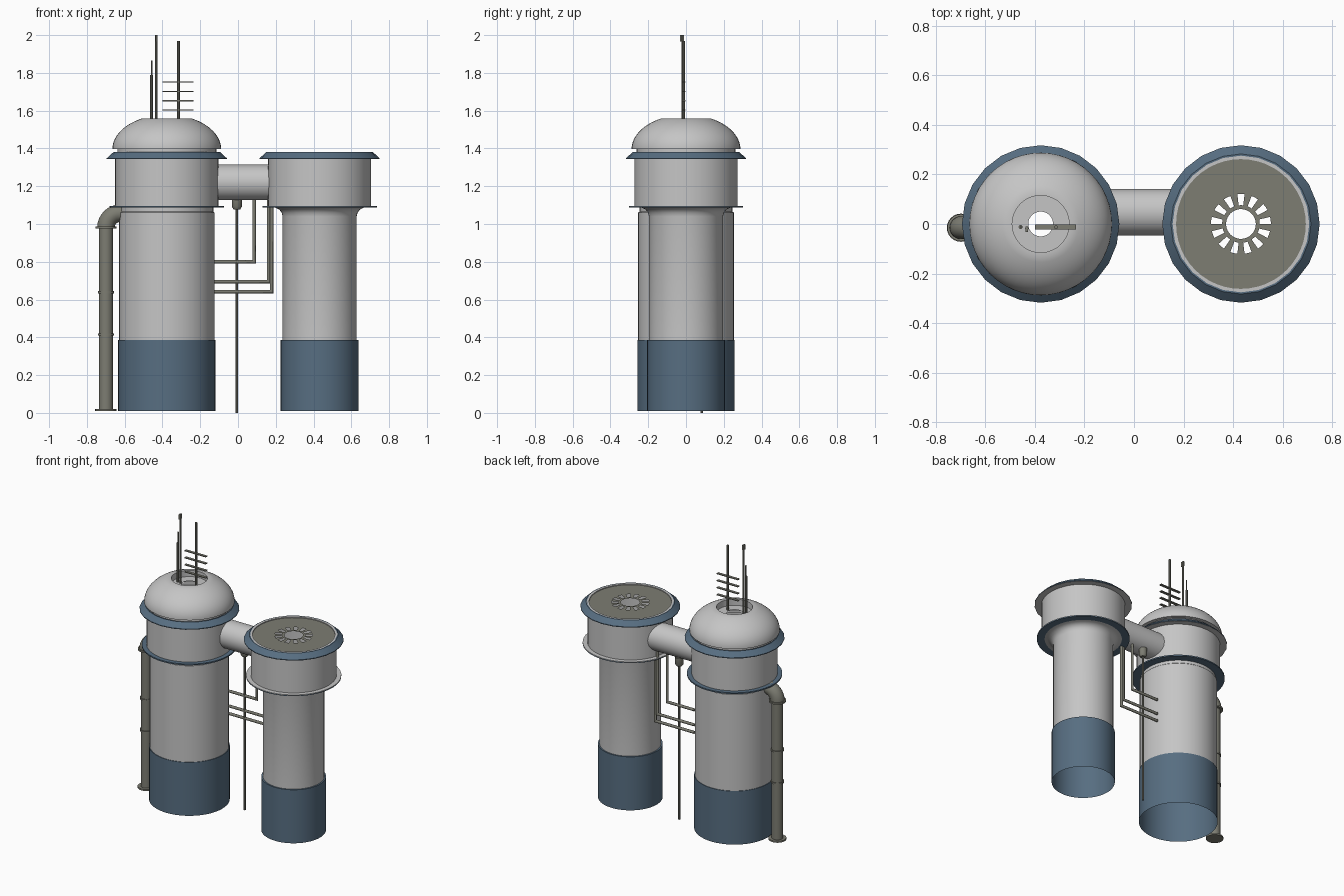
import bpy, bmesh, math
from mathutils import Vector

if "Cube" in bpy.data.objects:
    bpy.data.objects.remove(bpy.data.objects["Cube"])


def material(name, rgb):
    m = bpy.data.materials.new(name)
    m.diffuse_color = (*rgb, 1)
    m.use_nodes = True
    m.node_tree.nodes["Principled BSDF"].inputs["Base Color"].default_value = m.diffuse_color
    return m


PALE = material("pale_grey", (0.56, 0.56, 0.56))
BLUE = material("slate_blue", (0.095, 0.155, 0.22))
OLIVE = material("olive_grey", (0.205, 0.205, 0.17))


def finish(name, bm, mat, angle=35):
    me = bpy.data.meshes.new(name)
    bm.to_mesh(me)
    bm.free()
    me.materials.append(mat)
    ob = bpy.data.objects.new(name, me)
    bpy.context.collection.objects.link(ob)
    for o in bpy.context.selected_objects:
        o.select_set(False)
    ob.select_set(True)
    bpy.context.view_layer.objects.active = ob
    bpy.ops.object.shade_smooth_by_angle(angle=math.radians(angle))
    return ob


def lathe(name, profile, mat, x, y=0.0, segs=48):
    """Spin (radius, height) points around a vertical axis; bottom-up on the outside."""
    bm = bmesh.new()
    rings = []
    for r, z in profile:
        if r < 1e-6:
            rings.append([bm.verts.new((x, y, z))] * segs)
        else:
            rings.append([bm.verts.new((x + r * math.cos(2 * math.pi * i / segs),
                                        y + r * math.sin(2 * math.pi * i / segs), z))
                          for i in range(segs)])
    for a, b in zip(rings, rings[1:]):
        for i in range(segs):
            j = (i + 1) % segs
            bm.faces.new(list(dict.fromkeys((a[i], a[j], b[j], b[i]))))
    return finish(name, bm, mat)


def tube(name, pts, radius, mat, segs=12):
    """Round tube along a path lying in an x-z plane, with mitred corners."""
    pts = [Vector(p) for p in pts]
    bm = bmesh.new()
    rings = []
    for k, p in enumerate(pts):
        d_in = (p - pts[k - 1]).normalized() if k else (pts[1] - p).normalized()
        d_out = (pts[k + 1] - p).normalized() if k < len(pts) - 1 else d_in
        t = (d_in + d_out).normalized()
        u = Vector((0, 1, 0))
        v = t.cross(u) / max(t.dot(d_in), 0.3)
        rings.append([bm.verts.new(p + radius * (u * math.cos(a) + v * math.sin(a)))
                      for a in (2 * math.pi * i / segs for i in range(segs))])
    for a, b in zip(rings, rings[1:]):
        for i in range(segs):
            j = (i + 1) % segs
            bm.faces.new((a[i], a[j], b[j], b[i]))
    bm.faces.new(rings[0])
    bm.faces.new(rings[-1])
    bmesh.ops.recalc_face_normals(bm, faces=bm.faces)
    return finish(name, bm, mat)


def rod(name, x, y, z0, z1, r, mat, segs=10):
    return lathe(name, [(0, z0), (r, z0), (r, z1), (0, z1)], mat, x, y, segs)


def box(name, lo, hi, mat):
    bm = bmesh.new()
    bmesh.ops.create_cube(bm, size=1)
    for v in bm.verts:
        v.co = [(a + b) / 2 + c * (b - a) for a, b, c in zip(lo, hi, v.co)]
    return finish(name, bm, mat)


XL, XR = -0.377, 0.432

# Tower shafts, open at the bottom
lathe("left_tower_base", [(0.257, 0.01), (0.257, 0.385), (0.253, 0.385)], BLUE, XL)
lathe("left_tower_shaft", [(0.253, 0.385), (0.253, 1.06), (0.246, 1.066),
                           (0.246, 1.088), (0.272, 1.088)], PALE, XL)
lathe("right_tower_base", [(0.206, 0.01), (0.206, 0.385), (0.195, 0.385)], BLUE, XR)
lathe("right_tower_shaft", [(0.196, 0.385), (0.196, 1.04), (0.201, 1.06), (0.213, 1.076),
                            (0.232, 1.086), (0.272, 1.088)], PALE, XR)

# Drums, collars and sloping rims, shared by both towers
for side, x in (("left", XL), ("right", XR)):
    lathe(side + "_drum", [(0.273, 1.09), (0.273, 1.345)], PALE, x)
    lathe(side + "_collar_underside", [(0.24, 1.087), (0.303, 1.087), (0.303, 1.092)], BLUE, x)
    lathe(side + "_collar_top", [(0.303, 1.092), (0.303, 1.096), (0.272, 1.096)],
          BLUE if side == "left" else PALE, x)
    lathe(side + "_rim_underside", [(0.272, 1.343), (0.318, 1.343)], PALE, x, segs=24)
    lathe(side + "_rim", [(0.318, 1.343), (0.318, 1.348), (0.283, 1.38), (0.276, 1.38)],
          BLUE, x, segs=24)

# Dome with a recessed opening
dome = [(0.262, 1.37), (0.262, 1.396), (0.288, 1.396)]
for i in range(1, 15):
    a = math.radians(62) * i / 14
    dome.append((0.288 * math.cos(a), 1.396 + 0.183 * math.sin(a)))
dome += [(0.115, 1.558), (0.115, 1.515), (0.05, 1.515)]
lathe("dome", dome, PALE, XL)

# Roof of the right tower: pale lip and slotted vent plate
lathe("roof_lip", [(0.278, 1.38), (0.262, 1.38), (0.262, 1.366)], PALE, XR)
bm = bmesh.new()
N = 52
grid = [[bm.verts.new((XR + r * math.cos(2 * math.pi * i / N),
                       r * math.sin(2 * math.pi * i / N), 1.374)) for i in range(N)]
        for r in (0.06, 0.076, 0.121, 0.264)]
for k in range(3):
    for i in range(N):
        if k == 1 and i % 4 < 2:
            continue
        j = (i + 1) % N
        bm.faces.new((grid[k][i], grid[k + 1][i], grid[k + 1][j], grid[k][j]))
finish("vent_plate", bm, OLIVE)

# Bridge between the drums
tube("bridge", [(-0.14, 0.047, 1.22), (0.2, 0.047, 1.22)], 0.094, PALE, 40)

# Large drain pipe with flanges and elbow
PX, PY = -0.699, -0.015
lathe("drain_pipe", [(0.037, 0.01), (0.037, 0.98)], OLIVE, PX, PY, 24)
for i, (z, r) in enumerate(((0.01, 0.057), (0.41, 0.043), (0.633, 0.043), (0.977, 0.055))):
    lathe(f"drain_flange_{i}", [(0.0, z), (r, z), (r, z + 0.011), (0.0, z + 0.011)],
          OLIVE, PX, PY, 24)
elbow = [(PX, PY, 0.98)]
for i in range(9):
    a = math.radians(90 * i / 8)
    elbow.append((PX + 0.075 * (1 - math.cos(a)), PY, 0.982 + 0.075 * math.sin(a)))
elbow.append((-0.6, PY, 1.057))
tube("drain_elbow", elbow, 0.046, OLIVE, 24)

# Thin service pipes under the bridge
for i, (x, top, z) in enumerate(((0.086, 1.15, 0.80), (0.162, 1.15, 0.695), (0.178, 1.09, 0.642))):
    tube(f"service_pipe_{i}", [(x, 0.085, top), (x, 0.085, z), (-0.126, 0.085, z)], 0.0095, OLIVE)

# Ground pole with its fitting
rod("ground_pole", -0.006, 0.083, 0.0, 1.09, 0.007, OLIVE)
lathe("pole_fitting", [(0, 1.075), (0.018, 1.078), (0.027, 1.092), (0.027, 1.14)],
      OLIVE, -0.006, 0.083, 16)

# Antennas
rod("tall_mast", -0.433, -0.018, 1.515, 2.0, 0.007, OLIVE)
box("mast_tip", (-0.438, -0.032, 1.965), (-0.428, -0.01, 2.0), OLIVE)
rod("short_mast", -0.458, -0.012, 1.515, 1.79, 0.008, OLIVE)
rod("short_mast_whip", -0.456, -0.012, 1.78, 1.865, 0.004, OLIVE)
rod("array_mast", -0.315, -0.013, 1.515, 1.97, 0.007, OLIVE)
for i in range(4):
    z = 1.603 + 0.0495 * i
    box(f"array_bar_{i}", (-0.4, -0.022, z - 0.003), (-0.235, -0.003, z + 0.003), OLIVE)
